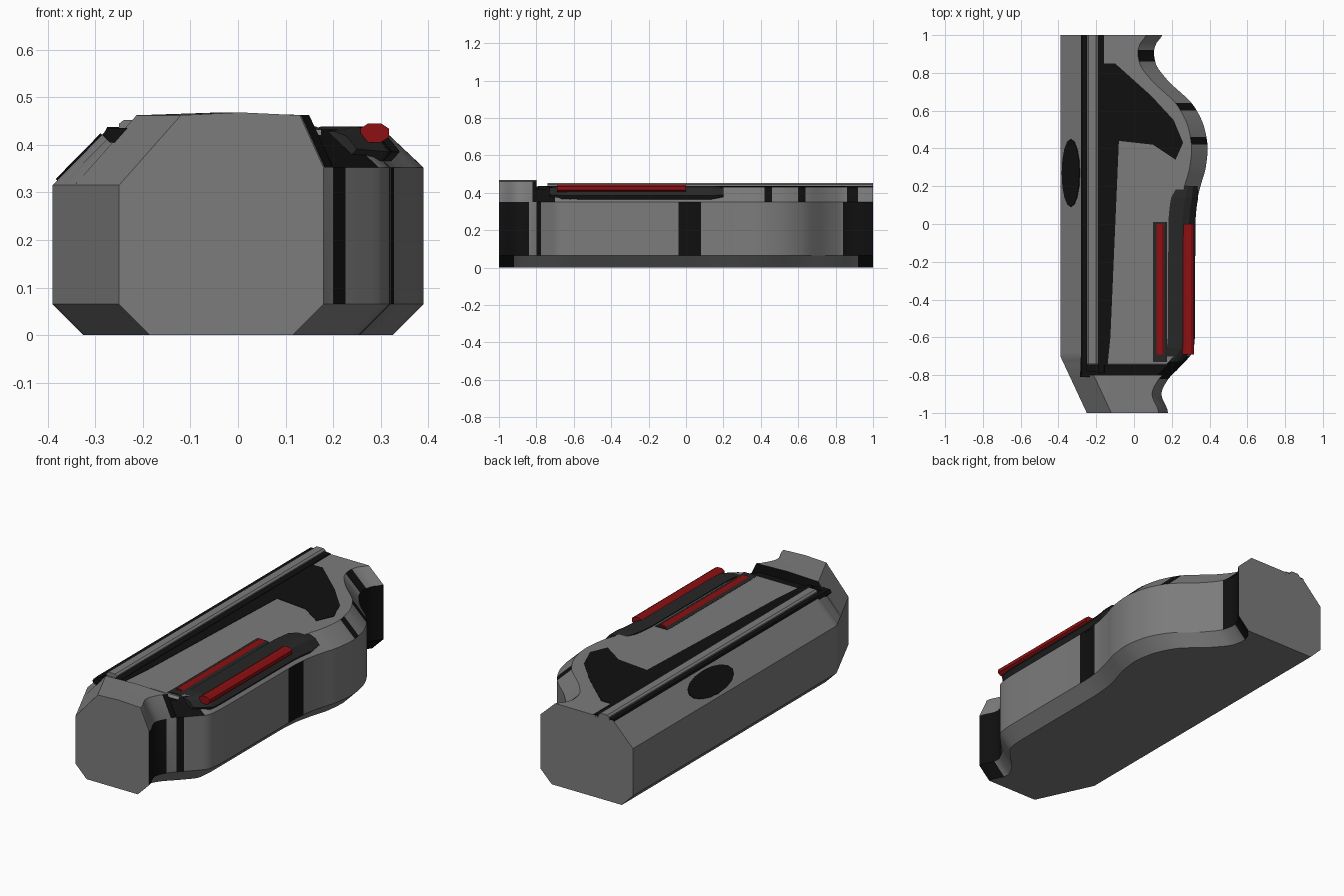
import bpy, bmesh, math

if "Cube" in bpy.data.objects:
    bpy.data.objects.remove(bpy.data.objects["Cube"])


def material(name, rgb):
    m = bpy.data.materials.new(name)
    m.diffuse_color = (*rgb, 1)
    m.use_nodes = True
    m.node_tree.nodes["Principled BSDF"].inputs["Base Color"].default_value = m.diffuse_color
    return m


GREY = material("metal_grey", (0.2, 0.2, 0.2))
BLACK = material("black", (0.005, 0.005, 0.005))
DARK = material("dark_trim", (0.02, 0.02, 0.02))
RED = material("red", (0.27, 0.005, 0.006))


def interp(points, y):
    # smooth interpolation through (y, value) pairs with limited slopes
    n = len(points)

    def slope(i):
        if i == 0 or i == n - 1:
            return 0
        a, b, c = points[i - 1], points[i], points[i + 1]
        d1, d2 = (b[1] - a[1]) / (b[0] - a[0]), (c[1] - b[1]) / (c[0] - b[0])
        return 0 if d1 * d2 <= 0 else 2 * d1 * d2 / (d1 + d2)
    for i in range(n - 1):
        a, b = points[i], points[i + 1]
        if y <= b[0] + 1e-9:
            h = b[0] - a[0]
            t = (y - a[0]) / h
            return ((2*t**3 - 3*t**2 + 1) * a[1] + (t**3 - 2*t**2 + t) * h * slope(i)
                    + (3*t**2 - 2*t**3) * b[1] + (t**3 - t**2) * h * slope(i + 1))
    return points[-1][1]


RIGHT = [(-1, .18), (-.9, .145), (-.83, .175), (-.75, .25), (-.67, .312), (-.58, .32),
         (0, .322), (.1, .33), (.2, .352), (.3, .38), (.4, .39), (.5, .375), (.62, .32),
         (.77, .17), (.85, .115), (.91, .105), (.96, .12), (1, .15)]


def xr(y):
    return interp(RIGHT, y)


def xl(y):
    return -.39 if y > -.7 else -.39 + .14 * (-.7 - y) / .3


def loft(name, rings, mats, rule=None, smooth=False):
    bm = bmesh.new()
    rows = [[bm.verts.new(p) for p in r] for r in rings]
    n = len(rows[0])
    for a, b in zip(rows, rows[1:]):
        for i in range(n):
            f = bm.faces.new((a[i], a[(i + 1) % n], b[(i + 1) % n], b[i]))
            if rule:
                f.material_index = rule(i, f.calc_center_median())
    bm.faces.new(rows[0])
    bm.faces.new(rows[-1])
    bmesh.ops.recalc_face_normals(bm, faces=bm.faces)
    me = bpy.data.meshes.new(name)
    bm.to_mesh(me)
    bm.free()
    ob = bpy.data.objects.new(name, me)
    bpy.context.collection.objects.link(ob)
    for m in mats:
        me.materials.append(m)
    if smooth:
        bpy.context.view_layer.objects.active = ob
        ob.select_set(True)
        bpy.ops.object.shade_smooth_by_angle(angle=math.radians(25))
        ob.select_set(False)
    return ob


# Main body: chamfered section swept along the curved right outline
def body_ring(y, kind):
    l, r = xl(y), xr(y)
    top, dl, dr = {"cap": (.462, .13, .05), "groove": (.42, .1, .075),
                   "main": (.432, .115, .085)}[kind]
    mid = (l + dl + r - dr) / 2
    sec = [(l + .065, 0), (r - .065, 0), (r, .065), (r, .352), (r - dr, top),
           (mid, top + (.006 if kind == "cap" else 0)), (l + dl, top), (l, .315), (l, .065)]
    return [(x, y, z) for x, z in sec]


def body_rule(i, c):
    y = c.y
    if i == 2:   # right wall
        return int(-.03 < y < .08 or -1 < y < -.84 or y > .85 or -.81 < y < -.77)
    if i == 3:   # right upper slope
        return int(-.82 < y < -.7 or .42 < y < .46 or .6 < y < .64 or .86 < y < .92)
    if i in (4, 5):
        return int(-.805 < y < -.75)
    if i == 1:
        return int(y > .92 or y < -.92)
    return 0


front = [-1 + .02 * i for i in range(11)]
main = [-.74 + .02 * i for i in range(88)]
rings = [body_ring(y, "cap") for y in front]
rings += [body_ring(y, "groove") for y in (-.799, -.775, -.75)]
rings += [body_ring(y, "main") for y in main]
loft("main_body", rings, [GREY, BLACK], body_rule, True)


def bar(name, sec, y0, y1, mat):
    return loft(name, [[(x, y, z) for x, z in sec] for y in (y0, y1)], [mat])


# Long raised rail on the left, with dark channels beside it
bar("left_rail", [(-.25, .42), (-.19, .42), (-.19, .444), (-.2, .452), (-.24, .452), (-.25, .444)],
    -.74, 1, GREY)
bar("left_channel_outer", [(-.283, .42), (-.25, .42), (-.25, .437), (-.275, .437)], -.79, 1, BLACK)
bar("left_channel_inner", [(-.19, .42), (-.155, .42), (-.16, .436), (-.19, .438)], -.79, 1, BLACK)
bar("left_rail_front_end", [(-.285, .42), (-.27, .405), (-.18, .405), (-.17, .42), (-.2, .435), (-.275, .435)],
    -.81, -.78, BLACK)


# Thin dark plates painted on the body
def plate(name, pts, offset):
    ox, oy, oz = offset
    return loft(name, [pts, [(x + ox, y + oy, z + oz) for x, y, z in pts]], [BLACK])


patch = [(-.165, .85), (-.1, .85), (.09, .68), (.21, .55), (.26, .43), (.22, .34),
         (.1, .42), (-.08, .44), (-.125, -.6), (-.14, -.75), (-.165, -.75)]
plate("top_dark_panel", [(x, y, .43) for x, y in patch], (0, 0, .004))
ellipse = [(.047 * math.cos(a * math.pi / 8), .27 + .18 * math.sin(a * math.pi / 8)) for a in range(16)]
plate("left_slope_patch", [(-.333 + u, y, .373 + u * .117 / .115) for u, y in ellipse],
      (-.003, 0, .003))
plate("front_side_patch", [(.325, .075, .34), (.325, -.0, .34), (.325, -.0, .34001)], (.001, 0, 0))


# Dark trays under the red bars, the outer one following the body edge
def tray_ring(y, s=1):
    r = xr(y)
    sec = [(-.135, .39), (-.02, .36), (.003, .385), (-.03, .425), (-.065, .438), (-.14, .438)]
    cx, cz = -.07, .405
    return [(r + cx + (x - cx) * s, y, cz + (z - cz) * s) for x, z in sec]


ys = [-.66 + .04 * i for i in range(21)]
loft("outer_tray", [tray_ring(-.73, .7)] + [tray_ring(y) for y in ys] + [tray_ring(.2, .75)], [DARK])
bar("inner_tray", [(.1, .41), (.175, .41), (.175, .433), (.165, .438), (.11, .438), (.1, .433)],
    -.73, .01, DARK)


# Red octagonal bars
def red_bar(name, cx, cz, w, h):
    k = .45
    sec = [(cx + w * u, cz + h * v) for u, v in
           ((1, -k), (1, k), (k, 1), (-k, 1), (-1, k), (-1, -k), (-k, -1), (k, -1))]
    bar(name, sec, -.69, 0, RED)


red_bar("outer_red_bar", .287, .425, .03, .02)
red_bar("inner_red_bar", .138, .43, .022, .015)
